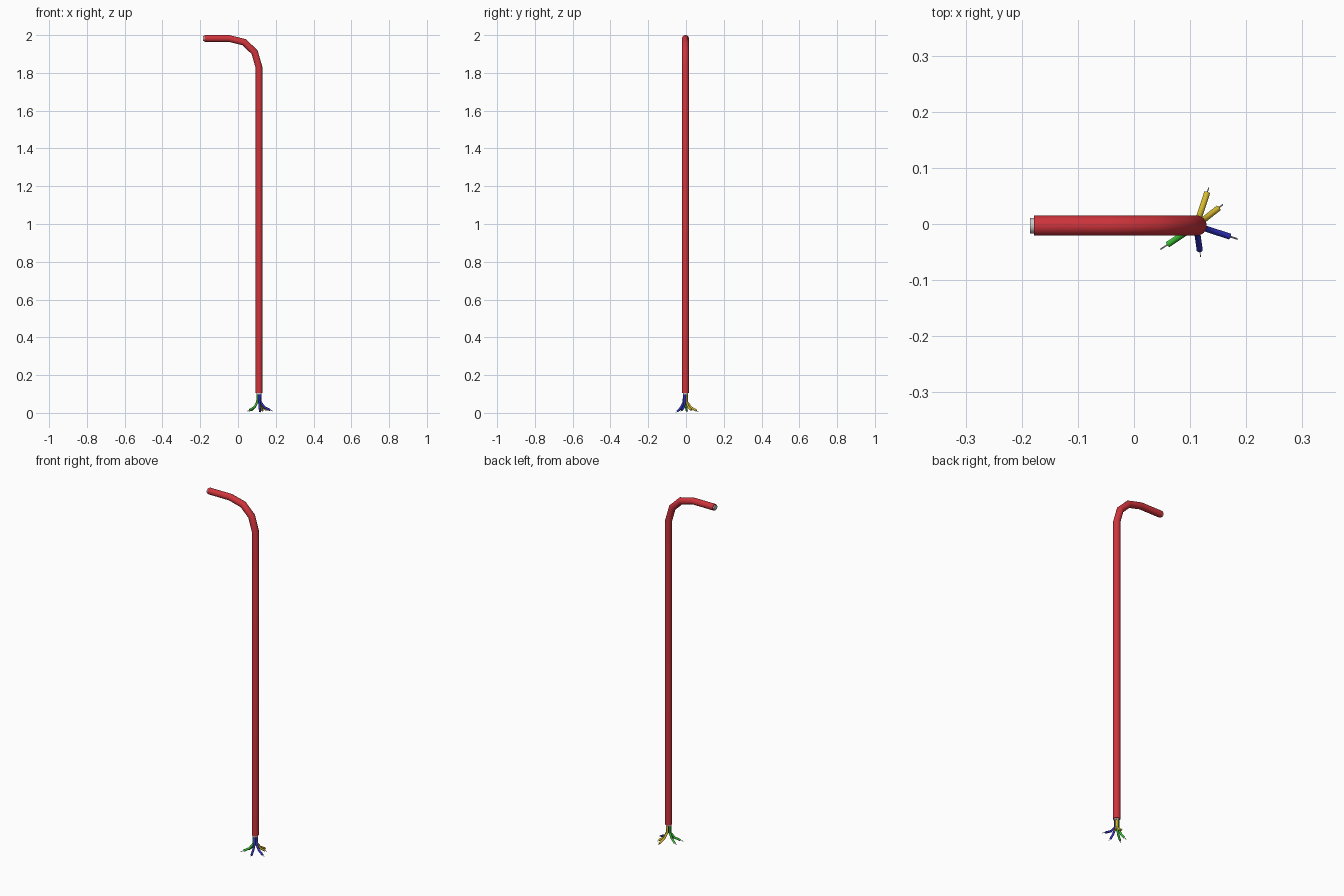
import bpy, bmesh, math
from mathutils import Vector

if "Cube" in bpy.data.objects:
    bpy.data.objects.remove(bpy.data.objects["Cube"])

CX, CY = 0.111, -0.003      # axis of the vertical run


def material(name, rgb):
    m = bpy.data.materials.new(name)
    m.diffuse_color = (*rgb, 1)
    m.use_nodes = True
    m.node_tree.nodes["Principled BSDF"].inputs["Base Color"].default_value = m.diffuse_color
    return m


RED = material("red", (0.62, 0.035, 0.045))
YELLOW = material("yellow", (0.68, 0.5, 0.03))
BLUE = material("blue", (0.035, 0.035, 0.6))
GREEN = material("green", (0.05, 0.6, 0.04))


def tube(name, points, radius, sides, mat=None):
    """Sweep a round section along a path lying in one vertical plane, mitred at bends."""
    pts = [Vector(p) for p in points]
    dirs = [(b - a).normalized() for a, b in zip(pts, pts[1:])]
    normal = dirs[0].cross(dirs[-1])
    normal = normal.normalized() if normal.length > 1e-3 else Vector((0, 1, 0))
    bm = bmesh.new()
    rings = []
    for i, p in enumerate(pts):
        d0, d1 = dirs[max(i - 1, 0)], dirs[min(i, len(dirs) - 1)]
        t = (d0 + d1).normalized()
        u = normal.cross(t) / t.dot(d0)
        ring = []
        for k in range(sides):
            a = 2 * math.pi * (k + 0.5) / sides
            ring.append(bm.verts.new(p + radius * (u * math.cos(a) + normal * math.sin(a))))
        rings.append(ring)
    for a, b in zip(rings, rings[1:]):
        for k in range(sides):
            j = (k + 1) % sides
            bm.faces.new((a[k], a[j], b[j], b[k]))
    bm.faces.new(rings[0])
    bm.faces.new(rings[-1])
    bmesh.ops.recalc_face_normals(bm, faces=bm.faces)
    me = bpy.data.meshes.new(name)
    bm.to_mesh(me)
    bm.free()
    ob = bpy.data.objects.new(name, me)
    bpy.context.collection.objects.link(ob)
    if mat:
        me.materials.append(mat)
    bpy.ops.object.select_all(action='DESELECT')
    ob.select_set(True)
    bpy.context.view_layer.objects.active = ob
    bpy.ops.object.shade_smooth_by_angle(angle=math.radians(50))
    return ob


# Outer sheath: straight run, four-step bend, short horizontal end
path = [(CX, 0.106), (CX, 1.83), (0.088, 1.909), (0.034, 1.962), (-0.046, 1.982), (-0.178, 1.982)]
tube("outer_sheath", [(x, CY, z) for x, z in path], 0.0185, 12, RED)

# Grey inner jacket showing at both ends
tube("inner_jacket_bottom", [(CX, CY, 0.13), (CX, CY, 0.098)], 0.0145, 12)
tube("inner_jacket_top", [(-0.15, CY, 1.982), (-0.185, CY, 1.982)], 0.0145, 12)

# Splayed wires: colour, insulation end (x, y), bare tip reach, tip height
wires = [
    ("yellow_wire_a", YELLOW, (0.130, 0.055), 0.009, 0.006),
    ("yellow_wire_b", YELLOW, (0.150, 0.028), 0.010, 0.010),
    ("blue_wire_a", BLUE, (0.170, -0.022), 0.015, 0.009),
    ("blue_wire_b", BLUE, (0.117, -0.046), 0.012, 0.001),
    ("green_wire_a", GREEN, (0.061, -0.036), 0.016, 0.009),
    ("green_wire_b", GREEN, (0.068, 0.004), 0.012, 0.006),
]
for name, mat, (ex, ey), bare, tip_z in wires:
    out = Vector((ex - CX, ey - CY))
    reach = out.length
    out.normalize()

    def at(r, z):
        return (CX + out.x * r, CY + out.y * r, z)

    end_z = tip_z + 0.006
    tube(name, [at(0.008, 0.11), at(0.009, 0.058), at(0.009 + (reach - 0.009) * 0.4, 0.030),
                at(reach, end_z)], 0.0058, 8, mat)
    tube(name + "_bare_tip", [at(reach - 0.004, end_z + 0.002), at(reach + bare, tip_z)], 0.0016, 6)
